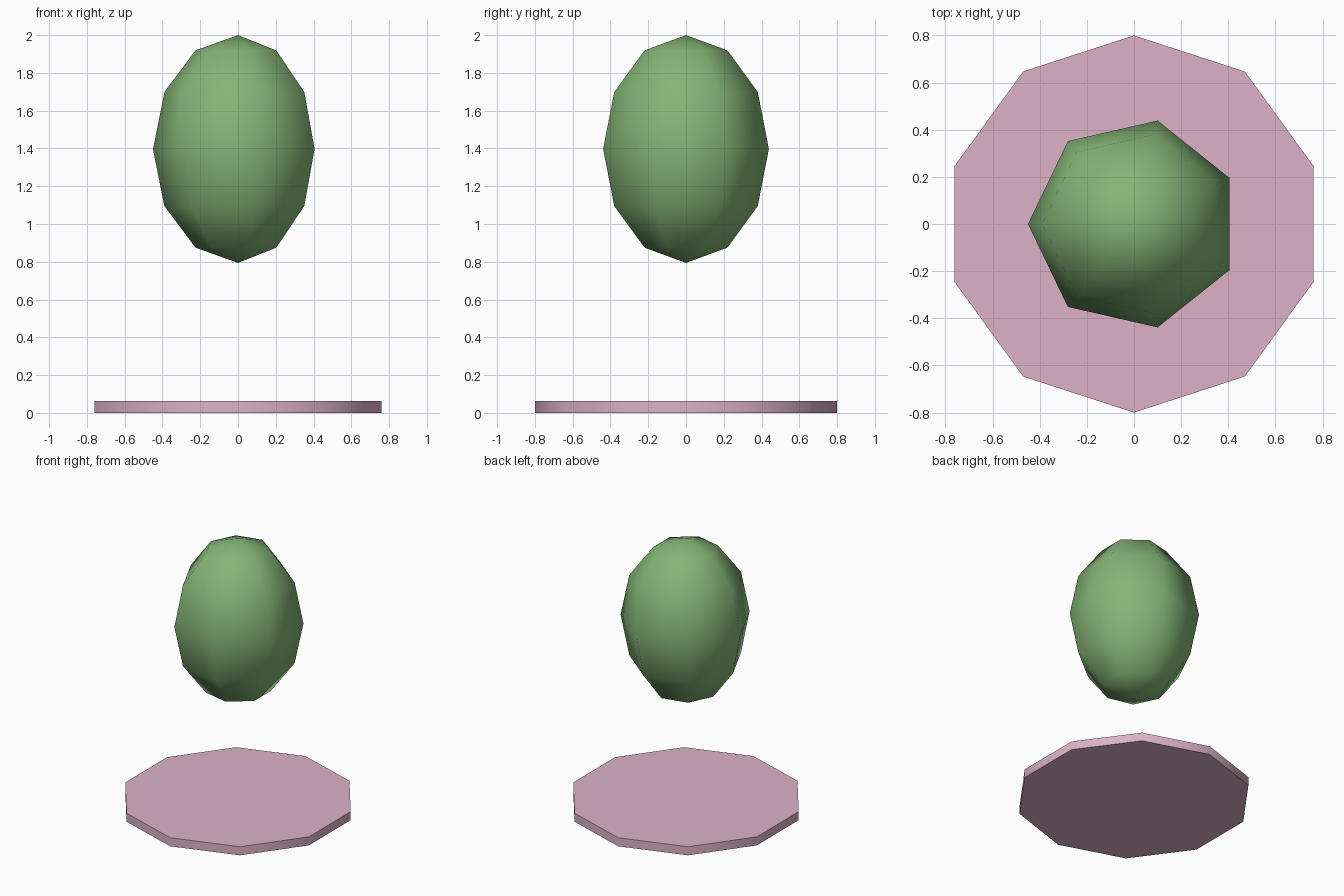
import bpy, bmesh
from math import sin, cos, pi, radians

if "Cube" in bpy.data.objects:
    bpy.data.objects.remove(bpy.data.objects["Cube"])


def lathe(name, profile, sides, start, colour):
    """Revolve (radius, z) points about z; zero radius makes a pole."""
    bm = bmesh.new()
    rings = []
    for r, z in profile:
        n = sides if r > 1e-5 else 1
        rings.append([bm.verts.new((r * cos(start + 2 * pi * i / sides),
                                    r * sin(start + 2 * pi * i / sides), z))
                      for i in range(n)])
    for a, b in zip(rings, rings[1:]):
        for i in range(sides):
            j = (i + 1) % sides
            quad = [a[i % len(a)], a[j % len(a)], b[j % len(b)], b[i % len(b)]]
            bm.faces.new(list(dict.fromkeys(quad)))
    for ring in (rings[0], rings[-1]):
        if len(ring) > 1:
            bm.faces.new(ring)
    bmesh.ops.recalc_face_normals(bm, faces=bm.faces)
    mesh = bpy.data.meshes.new(name)
    bm.to_mesh(mesh)
    bm.free()
    obj = bpy.data.objects.new(name, mesh)
    bpy.context.collection.objects.link(obj)
    mat = bpy.data.materials.new(name + "_colour")
    mat.diffuse_color = colour
    mat.use_nodes = True
    mat.node_tree.nodes["Principled BSDF"].inputs["Base Color"].default_value = mat.diffuse_color
    mesh.materials.append(mat)
    bpy.ops.object.select_all(action='DESELECT')
    obj.select_set(True)
    bpy.context.view_layer.objects.active = obj
    bpy.ops.object.shade_smooth_by_angle(angle=radians(65))
    return obj


# Ten-sided base disc
lathe("base_disc", [(0.8, 0), (0.8, 0.064)], 10, pi / 2, (0.72, 0.45, 0.58, 1))

# Floating seven-sided ellipsoid
R, H, ZC = 0.45, 0.603, 1.397
lathe("floating_egg",
      [(R * sin(pi * k / 6), ZC - H * cos(pi * k / 6)) for k in range(7)],
      7, pi, (0.23, 0.46, 0.18, 1))
